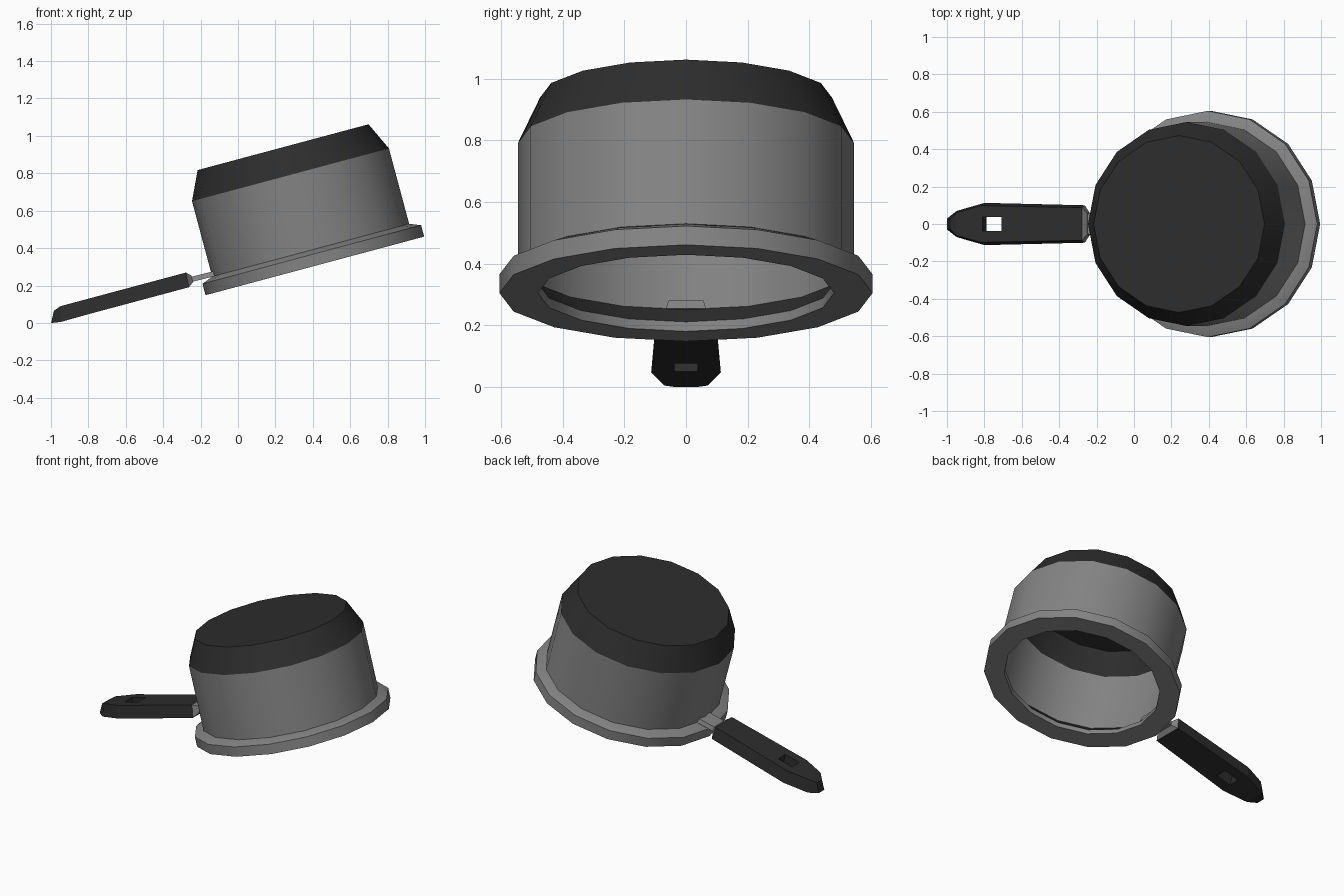
import bpy, bmesh
from math import radians, cos, sin, pi
from mathutils import Matrix

if "Cube" in bpy.data.objects:
    bpy.data.objects.remove(bpy.data.objects["Cube"])

SIDES = 16
# The pan lies upside down, leaning on the end of its handle
TILT = Matrix.Translation((0.411, 0, 0.305)) @ Matrix.Rotation(radians(-15), 4, 'Y')


def material(name, value):
    mat = bpy.data.materials.new(name)
    mat.use_nodes = True
    colour = (value, value, value, 1)
    mat.diffuse_color = colour
    bsdf = mat.node_tree.nodes["Principled BSDF"]
    bsdf.inputs["Base Color"].default_value = colour
    bsdf.inputs["Roughness"].default_value = 0.7
    return mat


steel = material("grey steel", 0.23)
black = material("black coating", 0.026)


def finish(name, bm, mats, smooth=False):
    bmesh.ops.remove_doubles(bm, verts=bm.verts, dist=0.0001)
    bmesh.ops.recalc_face_normals(bm, faces=bm.faces)
    mesh = bpy.data.meshes.new(name)
    bm.to_mesh(mesh)
    bm.free()
    for mat in mats:
        mesh.materials.append(mat)
    obj = bpy.data.objects.new(name, mesh)
    bpy.context.collection.objects.link(obj)
    obj.matrix_world = TILT
    bpy.ops.object.select_all(action='DESELECT')
    obj.select_set(True)
    bpy.context.view_layer.objects.active = obj
    if smooth:
        bpy.ops.object.shade_smooth_by_angle(angle=radians(24))
    return obj


def lathe(name, profile, mats, closed=True, second=None):
    """Revolve (radius, height) points; segment number `second` takes the second material."""
    bm = bmesh.new()
    rings = []
    for r, h in profile:
        if r == 0:
            rings.append([bm.verts.new((0, 0, h))] * SIDES)
        else:
            rings.append([bm.verts.new((r * cos(2 * pi * i / SIDES), r * sin(2 * pi * i / SIDES), h))
                          for i in range(SIDES)])
    for k in range(len(rings) if closed else len(rings) - 1):
        a, b = rings[k], rings[(k + 1) % len(rings)]
        for i in range(SIDES):
            j = (i + 1) % SIDES
            corners = list(dict.fromkeys((a[i], a[j], b[j], b[i])))
            face = bm.faces.new(corners)
            face.material_index = int(k == second)
    return finish(name, bm, mats, smooth=True)


def loft(name, stations, mat):
    """Bar along x with a trapezoid section: (x low, x high, half width, low, high)."""
    bm = bmesh.new()
    loops = []
    for x0, x1, half, low, high in stations:
        top = half * 0.87
        loops.append([bm.verts.new(p) for p in
                      ((x0, -half, low), (x0, half, low), (x1, top, high), (x1, -top, high))])
    for a, b in zip(loops, loops[1:]):
        for i in range(4):
            j = (i + 1) % 4
            bm.faces.new((a[i], a[j], b[j], b[i]))
    bm.faces.new(loops[0])
    bm.faces.new(loops[-1])
    return finish(name, bm, [mat])


# Pan: rim, side wall and chamfered base
lathe("rim", [(0.545, 0.087), (0.605, 0.063), (0.605, 0), (0.48, 0), (0.48, 0.032), (0.53, 0.087)],
      [steel, black], second=4)
lathe("side_wall", [(0.545, 0.504), (0.545, 0.087), (0.53, 0.087), (0.53, 0.5)], [steel])
lathe("base", [(0, 0.657), (0.473, 0.657), (0.545, 0.504), (0.53, 0.5), (0.46, 0.643), (0, 0.643)],
      [black], closed=False)

# Handle: grip, collar and the flat bracket through the wall
END = (-0.68, -0.675, 0.1, 0.064, 0.144)
grip = loft("grip", [(-1.441, -1.41, 0.03, 0.07, 0.129), (-1.39, -1.37, 0.07, 0.062, 0.144),
                     (-1.235, -1.235, 0.113, 0.064, 0.144), END], black)
loft("collar", [END, (-0.652, -0.652, 0.065, 0.085, 0.122)], steel)
loft("bracket", [(-0.665, -0.665, 0.06, 0.088, 0.115), (-0.51, -0.51, 0.065, 0.085, 0.112)], steel)

# Hanging hole cut through the grip
bm = bmesh.new()
bmesh.ops.create_cube(bm, size=1, matrix=Matrix.Translation((-1.172, 0, 0.1))
                      @ Matrix.Diagonal((0.105, 0.075, 0.3, 1)))
cutter = finish("hole_cutter", bm, [black])
cutter.hide_render = True
bpy.ops.object.select_all(action='DESELECT')
bpy.context.view_layer.objects.active = grip
grip.select_set(True)
hole = grip.modifiers.new("hanging hole", 'BOOLEAN')
hole.operation = 'DIFFERENCE'
hole.solver = 'EXACT'
hole.object = cutter
bpy.context.view_layer.update()
bpy.ops.object.modifier_apply(modifier=hole.name)
bpy.data.objects.remove(cutter)
